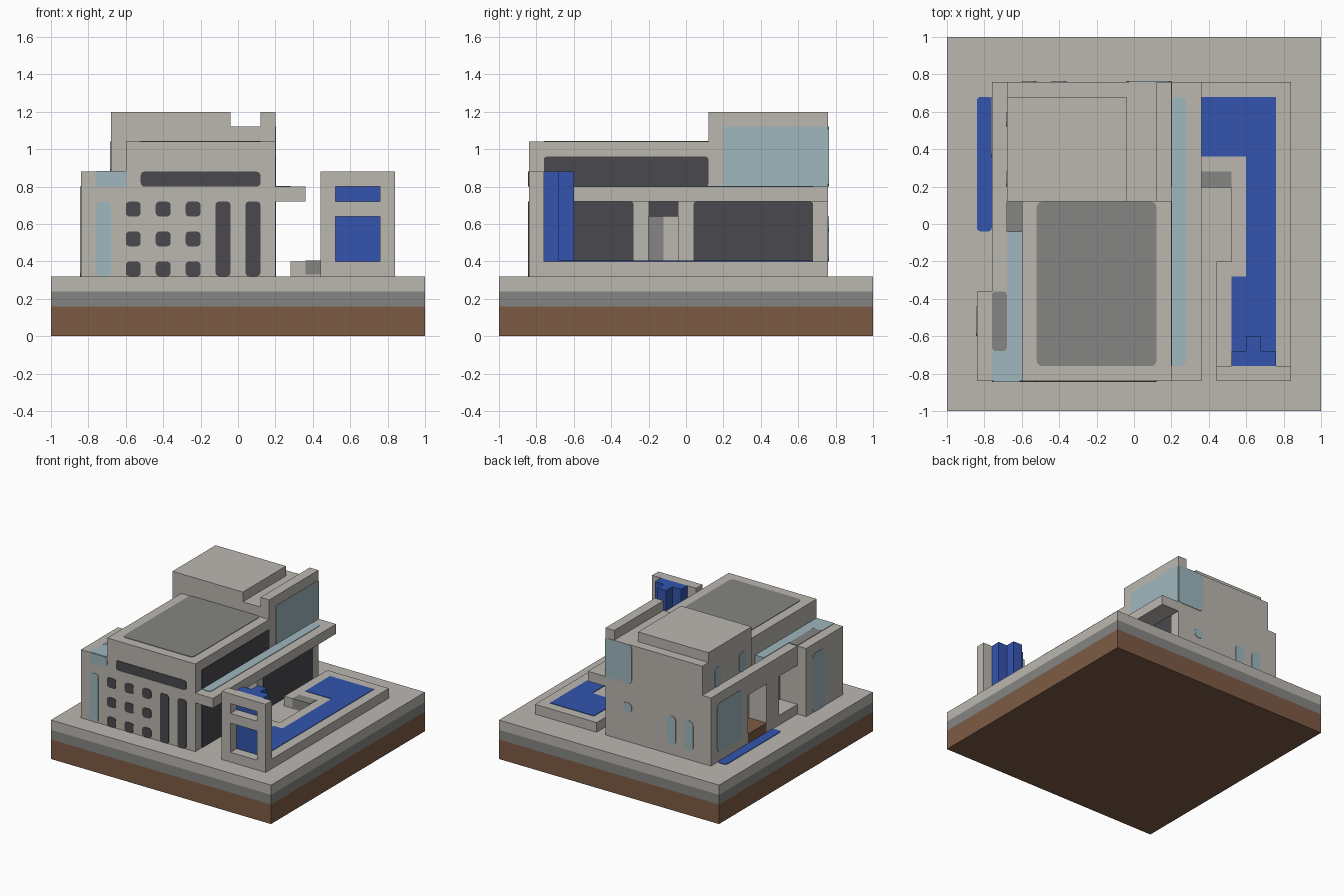
import bpy, bmesh, math
from mathutils import Vector

cube = bpy.data.objects.get("Cube")
if cube:
    bpy.data.objects.remove(cube, do_unlink=True)


def material(name, r, g, b):
    m = bpy.data.materials.new(name)
    m.use_nodes = True
    m.diffuse_color = (r, g, b, 1)
    node = next(n for n in m.node_tree.nodes if n.type == 'BSDF_PRINCIPLED')
    node.inputs["Base Color"].default_value = (r, g, b, 1)
    node.inputs["Roughness"].default_value = 0.8
    return m


STONE = material("pale stone", .50, .475, .435)
GREY = material("mid grey", .235, .235, .225)
DARK = material("dark window", .068, .066, .075)
WATER = material("water blue", .033, .09, .43)
GLASS = material("pale glass", .345, .475, .52)
EARTH = material("brown earth", .205, .105, .06)


def finish(name, bm, mat):
    bmesh.ops.recalc_face_normals(bm, faces=bm.faces[:])
    mesh = bpy.data.meshes.new(name)
    bm.to_mesh(mesh)
    bm.free()
    mesh.materials.append(mat)
    ob = bpy.data.objects.new(name, mesh)
    bpy.context.collection.objects.link(ob)
    return ob


def prism(name, points, direction, mat):
    """Extrude a flat outline of 3D points along a direction."""
    bm = bmesh.new()
    face = bm.faces.new([bm.verts.new(p) for p in points])
    top = bmesh.ops.extrude_face_region(bm, geom=[face])
    verts = [v for v in top["geom"] if isinstance(v, bmesh.types.BMVert)]
    bmesh.ops.translate(bm, verts=verts, vec=direction)
    return finish(name, bm, mat)


def box(name, x, y, z, mat=STONE):
    corners = [(x[i], y[j], z[0]) for i, j in ((0, 0), (1, 0), (1, 1), (0, 1))]
    return prism(name, corners, (0, 0, z[1] - z[0]), mat)


def slab(name, outline, z, mat):
    return prism(name, [(x, y, z[0]) for x, y in outline], (0, 0, z[1] - z[0]), mat)


def plate(name, side, at, a, b, mat, r=.02):
    """Thin rounded plate on a wall; side is the axis it faces, with sign."""
    axis = "xyz".index(side[1])
    sign = 1 if side[0] == "+" else -1
    u, v = [i for i in range(3) if i != axis]
    pts = []
    centres = ((a[1] - r, b[1] - r), (a[0] + r, b[1] - r),
               (a[0] + r, b[0] + r), (a[1] - r, b[0] + r))
    for corner, (cu, cv) in enumerate(centres):
        for step in range(4):
            t = math.pi / 2 * (corner + step / 3)
            p = Vector((0, 0, 0))
            p[axis], p[u], p[v] = at, cu + r * math.cos(t), cv + r * math.sin(t)
            pts.append(p)
    if r == 0:
        pts = pts[::4]
    out = Vector((0, 0, 0))
    out[axis] = sign * .004
    return prism(name, pts, out, mat)


# Layered ground
for name, z, mat in (("ground_earth", (0, .16), EARTH), ("ground_gravel", (.16, .24), GREY),
                     ("ground_paving", (.24, .32), STONE)):
    box(name, (-1, 1), (-1, 1), z, mat)

# Main house, with a door recess in the right wall
box("house_core", (-.6, .12), (-.84, .76), (.32, 1.04))
box("right_wall_front", (.12, .2), (-.84, -.2), (.32, .72))
box("right_wall_back", (.12, .2), (-.04, .76), (.32, .72))
box("right_wall_upper", (.12, .2), (-.84, .76), (.72, 1.04))
box("door_lintel", (.12, .2), (-.2, -.04), (.64, .72), DARK)
plate("door", "+x", .12, (-.2, -.12), (.32, .64), GREY, 0)
plate("main_roof_panel", "+z", 1.04, (-.52, .12), (-.76, .12), GREY, .03)

# Rear upper storey and its roof
box("rear_storey", (-.68, .2), (.12, .76), (.8, 1.12))
box("rear_roof_block", (-.68, -.04), (.12, .68), (1.12, 1.2))
box("rear_roof_parapet", (.12, .2), (.12, .76), (1.12, 1.2))

# Left wing: solid piers around two openings, then the roof strip
for name, x, y in (("wing_rear_pier", (-.76, -.6), (.28, .76)),
                   ("wing_middle_pier", (-.76, -.6), (-.12, .04)),
                   ("wing_front_pier", (-.84, -.6), (-.84, -.36))):
    box(name, x, y, (.32, .8))
box("wing_ceiling", (-.76, -.6), (-.36, .76), (.72, .8))
box("wing_parapet", (-.76, -.68), (-.36, .76), (.8, .88))
box("wing_front_top", (-.84, -.68), (-.84, -.36), (.8, .88))
box("wing_skylight", (-.68, -.6), (-.84, -.04), (.8, .884), GLASS)
box("planter", (-.76, -.6), (.04, .28), (.32, .4), EARTH)
box("porch_ledge", (-.76, -.6), (-.36, -.12), (.32, .4))
plate("wing_roof_gutter", "+z", .8, (-.68, -.6), (-.04, .12), GREY, 0)
plate("wing_roof_panel", "+z", .88, (-.76, -.68), (-.68, -.36), GREY)
plate("wing_front_skylight", "+z", .88, (-.76, -.68), (-.84, -.68), GLASS, 0)
plate("porch_panel_rear", "-x", -.6, (.16, .28), (.4, .72), GREY, 0)
plate("porch_panel_front", "-x", -.6, (-.36, -.12), (.4, .72), GREY, 0)
plate("side_channel", "+z", .32, (-.84, -.76), (-.04, .68), WATER)

# Front windows
for x in (-.6, -.44, -.28):
    for z in (.32, .48, .64):
        plate("front_small_window", "-y", -.84, (x, x + .08), (z, z + .08), DARK)
for x in (-.12, .04):
    plate("front_tall_window", "-y", -.84, (x, x + .08), (.32, .72), DARK)
plate("front_upper_window", "-y", -.84, (-.52, .12), (.8, .88), DARK)
plate("front_wing_window", "-y", -.84, (-.76, -.68), (.32, .72), GLASS, .025)
plate("front_wing_top_window", "-y", -.84, (-.76, -.6), (.8, .88), GLASS, .025)

# Right windows
plate("right_front_window", "+x", .2, (-.76, -.28), (.32, .72), DARK, .015)
plate("right_rear_window", "+x", .2, (.04, .68), (.32, .72), DARK, .015)
plate("right_upper_window", "+x", .2, (-.76, .12), (.8, .96), DARK, .015)
plate("right_glass_wall", "+x", .2, (.2, .76), (.8, 1.12), GLASS, .015)

# Rear windows
plate("rear_glass_wall", "+y", .76, (-.04, .2), (.8, 1.12), GLASS, .03)
plate("rear_round_window", "+y", .76, (-.04, .04), (.56, .64), GLASS, .03)
for x in (-.6, -.44):
    plate("rear_tall_window", "+y", .76, (x, x + .08), (.4, .64), GLASS, .035)

# Left windows
plate("left_rear_window", "-x", -.76, (.36, .68), (.4, .8), GLASS, .03)
plate("left_front_window", "-x", -.84, (-.6, -.44), (.32, .8), GLASS, .03)
for y in (.2, .52):
    plate("left_upper_window", "-x", -.68, (y, y + .08), (.88, 1.04), GLASS, .03)

# Balcony along the right wall
box("balcony", (.2, .36), (-.84, .76), (.72, .8))
plate("balcony_glass_strip", "+z", .8, (.2, .28), (-.76, .68), GLASS, .03)

# Pool terrace
slab("pool_terrace", [(.44, -.84), (.84, -.84), (.84, .76), (.28, .76),
                      (.28, .2), (.52, .2), (.52, -.2), (.44, -.2)], (.32, .4), STONE)
slab("pool_water", [(.52, -.76), (.76, -.76), (.76, .68), (.36, .68),
                    (.36, .36), (.6, .36), (.6, -.28), (.52, -.28)], (.4, .404), WATER)
box("pool_step", (.36, .52), (.196, .28), (.33, .404), GREY)

# Fountain gate with the waterfall behind it
for x in (.44, .76):
    box("gate_post", (x, x + .08), (-.84, -.76), (.32, .88))
for z in (.32, .64, .8):
    box("gate_beam", (.52, .76), (-.84, -.76), (z, z + .08))
box("waterfall", (.52, .76), (-.76, -.68), (.4, .88), WATER)
box("waterfall_spout", (.6, .68), (-.68, -.6), (.4, .88), WATER)
